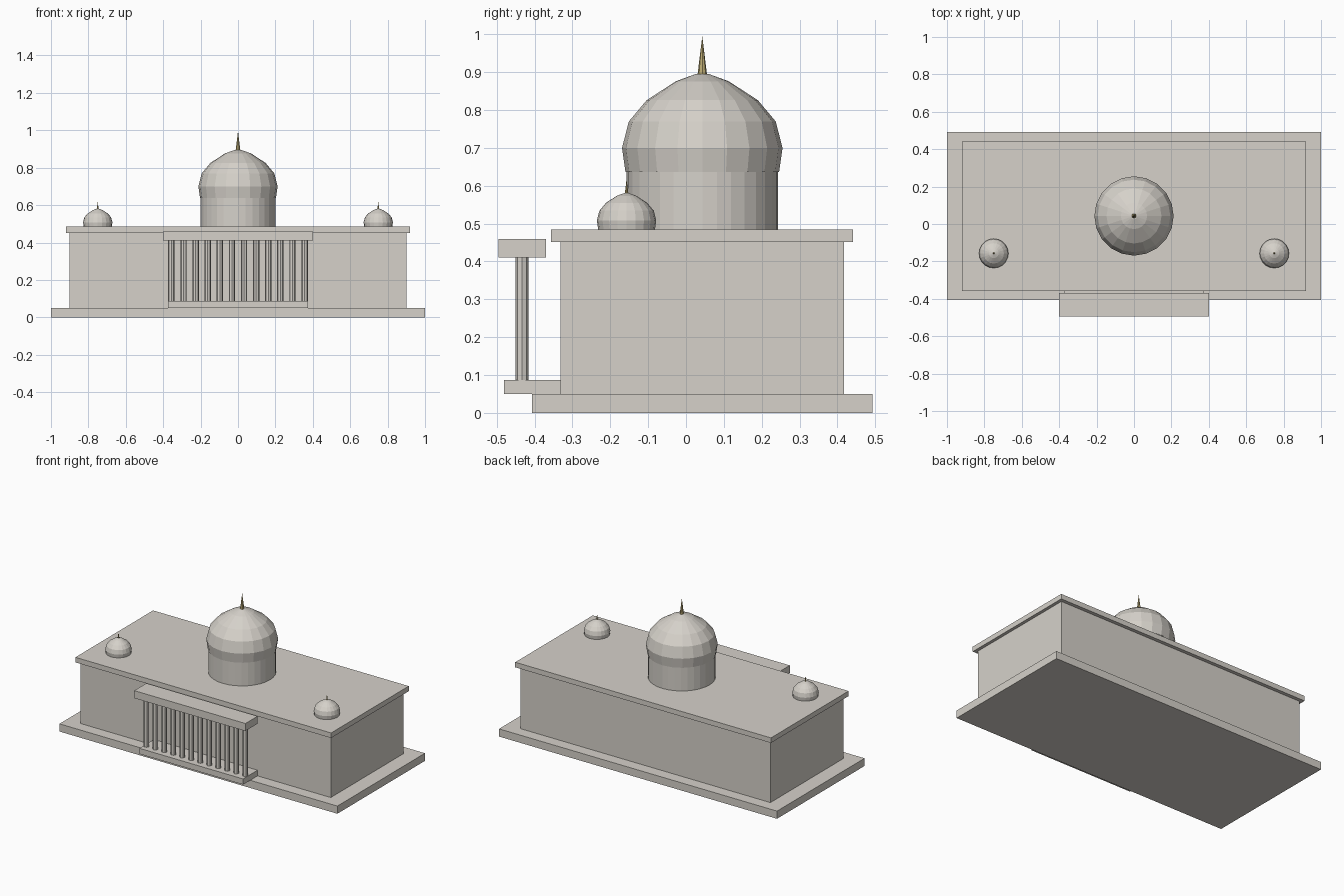
import bpy
import bmesh
from math import cos, sin, tau

cube = bpy.data.objects.get("Cube")
if cube:
    bpy.data.objects.remove(cube, do_unlink=True)


def material(name, rgb):
    mat = bpy.data.materials.new(name)
    mat.use_nodes = True
    mat.diffuse_color = (*rgb, 1)
    mat.node_tree.nodes["Principled BSDF"].inputs["Base Color"].default_value = (*rgb, 1)
    return mat


STONE = material("pale stone", (0.67, 0.64, 0.59))
GOLD = material("gold", (0.52, 0.42, 0.18))
MID_Y = 0.043


def finish(name, bm, mat):
    bmesh.ops.recalc_face_normals(bm, faces=bm.faces)
    mesh = bpy.data.meshes.new(name)
    bm.to_mesh(mesh)
    bm.free()
    mesh.materials.append(mat)
    obj = bpy.data.objects.new(name, mesh)
    bpy.context.collection.objects.link(obj)
    return obj


def block(name, half_width, front, back, bottom, top):
    bm = bmesh.new()
    bmesh.ops.create_cube(bm, size=1)
    for v in bm.verts:
        v.co.x *= 2 * half_width
        v.co.y = front if v.co.y < 0 else back
        v.co.z = bottom if v.co.z < 0 else top
    return finish(name, bm, STONE)


def turned(name, profile, sides, place, mat, scale=1.0):
    """Revolve (radius, height) points; a zero radius closes to a tip."""
    bm = bmesh.new()
    rings = []
    for r, z in profile:
        if r == 0:
            rings.append([bm.verts.new((0, 0, z))] * sides)
        else:
            rings.append([bm.verts.new((r * cos(tau * i / sides), r * sin(tau * i / sides), z))
                          for i in range(sides)])
    for low, high in zip(rings, rings[1:]):
        for i in range(sides):
            j = (i + 1) % sides
            bm.faces.new(dict.fromkeys((low[i], low[j], high[j], high[i])))
    for ring in (rings[0], rings[-1]):
        if ring[0] is not ring[1]:
            bm.faces.new(ring)
    obj = finish(name, bm, mat)
    obj.location = place
    obj.scale = (scale,) * 3
    return obj


# Main building
block("base_plinth", 1.0, -0.407, 0.493, 0, 0.05)
block("main_hall", 0.9, -0.332, 0.418, 0.05, 0.452)
block("roof_slab", 0.92, -0.357, 0.441, 0.452, 0.485)

# Porch with a row of columns
block("porch_floor", 0.373, -0.481, -0.332, 0.05, 0.087)
block("porch_roof", 0.4, -0.495, -0.37, 0.411, 0.46)
COUNT = 12
for n in range(COUNT):
    x = -0.356 + 0.712 * n / (COUNT - 1)
    turned(f"porch_column_{n + 1}", [(0.017, 0.087), (0.017, 0.411)], 8, (x, -0.433, 0), STONE)

# Domes: one profile, used at full size and reduced
DOME = [(0.203, 0), (0.212, 0.063), (0.194, 0.133), (0.147, 0.189),
        (0.07, 0.239), (0.018, 0.258), (0, 0.26)]
SPIRE = [(0.0125, 0.257), (0, 0.358)]


def dome(prefix, place, scale):
    turned(prefix + "_dome", DOME, 20, place, STONE, scale)
    turned(prefix + "_spire", SPIRE, 8, place, GOLD, scale)


turned("central_drum", [(0.2, 0.485), (0.2, 0.637)], 32, (0, MID_Y, 0), STONE)
dome("central", (0, MID_Y, 0.637), 1.0)
for side, x in (("left", 0.75), ("right", -0.75)):
    dome(side, (x, -0.157, 0.485), 0.37)
